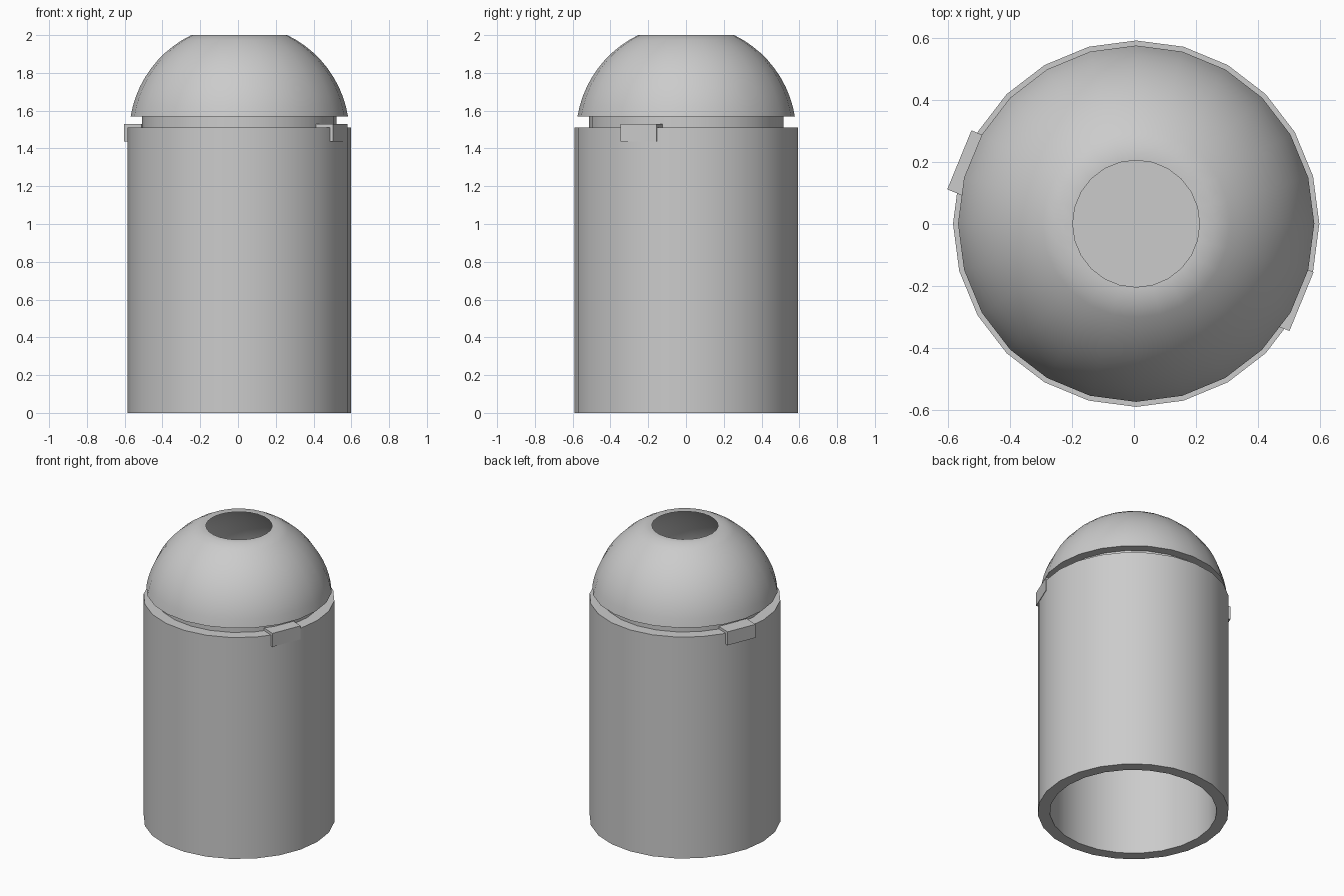
import bpy
import bmesh
from math import sin, cos, tau, radians, asin, acos, sqrt
from mathutils import Matrix, Vector

cube = bpy.data.objects.get("Cube")
if cube:
    bpy.data.objects.remove(cube)

SIDES = 24
AXIS = Vector((0.007, 0.001, 0))

grey = bpy.data.materials.new("plain_grey")
grey.use_nodes = True
colour = (0.6, 0.6, 0.6, 1)
grey.diffuse_color = colour
grey.node_tree.nodes["Principled BSDF"].inputs["Base Color"].default_value = colour


def finish(name, bm):
    """Turn a bmesh into a grey object, smooth with sharp edges kept."""
    bmesh.ops.recalc_face_normals(bm, faces=bm.faces)
    mesh = bpy.data.meshes.new(name)
    bm.to_mesh(mesh)
    bm.free()
    mesh.materials.append(grey)
    obj = bpy.data.objects.new(name, mesh)
    bpy.context.collection.objects.link(obj)
    bpy.ops.object.select_all(action='DESELECT')
    obj.select_set(True)
    bpy.context.view_layer.objects.active = obj
    bpy.ops.object.shade_smooth_by_angle(angle=radians(30))
    return obj


def lathe(name, profile):
    """Revolve a closed (radius, z) profile round the upright axis."""
    bm = bmesh.new()
    rings = [[bm.verts.new(AXIS + Vector((r * cos(tau * i / SIDES), r * sin(tau * i / SIDES), z)))
              for i in range(SIDES)] for r, z in profile]
    for a, b in zip(rings, rings[1:] + rings[:1]):
        for i in range(SIDES):
            j = (i + 1) % SIDES
            bm.faces.new((a[i], a[j], b[j], b[i]))
    return finish(name, bm)


def arc(radius, centre, z_low, z_high, steps):
    """Points on a sphere outline between two heights."""
    low, high = asin((z_low - centre) / radius), asin((z_high - centre) / radius)
    angles = [low + (high - low) * k / steps for k in range(steps + 1)]
    return [(radius * cos(a), centre + radius * sin(a)) for a in angles]


# Open tube body
BODY_TOP, DOME_BASE, TOP = 1.512, 1.568, 2.0
lathe("tube_body", [(0.592, 0), (0.592, BODY_TOP), (0.517, BODY_TOP), (0.517, 0)])

# Hollow dome with a round opening and a flat rim
CENTRE = 1.475
outer = arc(sqrt(0.254 ** 2 + (TOP - CENTRE) ** 2), CENTRE, DOME_BASE, TOP, 10)
inner = arc(sqrt(0.205 ** 2 + (TOP - CENTRE) ** 2), CENTRE, DOME_BASE + 0.012, TOP, 10)
lathe("dome_cap", [(0.45, DOME_BASE)] + outer + inner[::-1] + [(0.45, DOME_BASE + 0.012)])

# Neck plug that closes the tube below the dome
bm = bmesh.new()
bmesh.ops.create_cone(bm, cap_ends=True, segments=SIDES, radius1=0.515, radius2=0.515, depth=0.12,
                      matrix=Matrix.Translation(AXIS + Vector((0, 0, DOME_BASE - 0.056)))
                      @ Matrix.Rotation(tau / SIDES, 4, 'Z'))
finish("neck_plug", bm)


# L-shaped clips hooked over the tube rim
def clip(name, angle, reach, shift):
    top, bottom, under = 1.53, 1.438, BODY_TOP - 0.002
    section = [(reach - 0.1, top), (reach, top), (reach, bottom),
               (reach - 0.03, bottom), (reach - 0.03, under), (reach - 0.1, under)]
    turn = Matrix.Translation(AXIS) @ Matrix.Rotation(radians(angle), 4, 'Z')
    bm = bmesh.new()
    face = bm.faces.new([bm.verts.new(turn @ Vector((r, shift - 0.103, z))) for r, z in section])
    swept = bmesh.ops.extrude_face_region(bm, geom=[face])["geom"]
    moved = [v for v in swept if isinstance(v, bmesh.types.BMVert)]
    bmesh.ops.translate(bm, verts=moved, vec=turn.to_3x3() @ Vector((0, 0.206, 0)))
    finish(name, bm)


clip("left_clip", -22.3, 0.59, -0.03)
clip("right_clip", 157.7, 0.607, 0.026)
